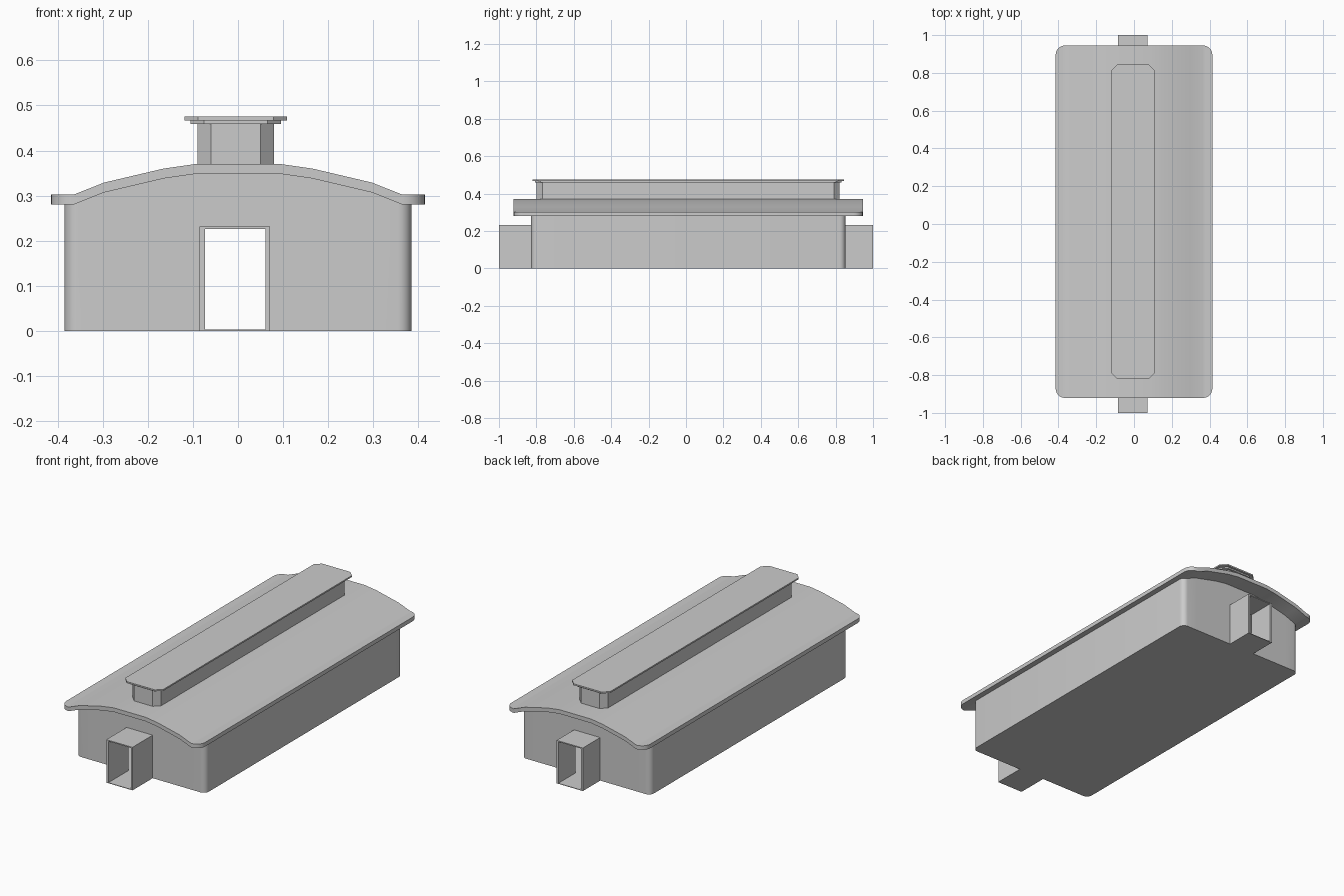
import bpy, bmesh
from math import sin, cos, pi

if "Cube" in bpy.data.objects:
    bpy.data.objects.remove(bpy.data.objects["Cube"])

# Half of the roof underside: distance from centre, height
ARCH = [(0.095, 0.348), (0.165, 0.338), (0.297, 0.307), (0.365, 0.28), (0.415, 0.28)]
ROOF_T = 0.022
YC = 0.012


def under(x):
    """Height of the roof underside at x."""
    x = abs(x)
    if x <= ARCH[0][0]:
        return ARCH[0][1]
    for (x0, z0), (x1, z1) in zip(ARCH, ARCH[1:]):
        if x <= x1:
            return z0 + (z1 - z0) * (x - x0) / (x1 - x0)
    return ARCH[-1][1]


def finish(name, bm, smooth=False):
    bmesh.ops.remove_doubles(bm, verts=bm.verts, dist=1e-5)
    bmesh.ops.recalc_face_normals(bm, faces=bm.faces)
    me = bpy.data.meshes.new(name)
    bm.to_mesh(me)
    bm.free()
    ob = bpy.data.objects.new(name, me)
    bpy.context.collection.objects.link(ob)
    if smooth:
        bpy.ops.object.select_all(action='DESELECT')
        ob.select_set(True)
        bpy.context.view_layer.objects.active = ob
        bpy.ops.object.shade_smooth_by_angle(angle=pi / 6)
    return ob


def outline(hx, hy, r, steps, stops):
    """Counter-clockwise rounded rectangle, with extra points on both ends."""
    pts = []
    for quarter, (sx, sy) in enumerate([(1, 1), (-1, 1), (-1, -1), (1, -1)]):
        for i in range(steps + 1):
            a = (quarter + i / steps) * pi / 2
            pts.append((sx * (hx - r) + r * cos(a), YC + sy * (hy - r) + r * sin(a)))
        if quarter == 0:
            pts += [(x, YC + hy) for x in sorted(stops, reverse=True)]
        if quarter == 2:
            pts += [(x, YC - hy) for x in sorted(stops)]
    return pts


def prism(name, hx, hy, cut, z0, z1, xc):
    """Long box with chamfered corners."""
    pts = [(x + xc, y) for x, y in outline(hx, hy, cut, 1, [])]
    bm = bmesh.new()
    lo = [bm.verts.new((x, y, z0)) for x, y in pts]
    hi = [bm.verts.new((x, y, z1)) for x, y in pts]
    bm.faces.new(lo[::-1])
    bm.faces.new(hi)
    for i in range(len(pts)):
        j = (i + 1) % len(pts)
        bm.faces.new((lo[i], lo[j], hi[j], hi[i]))
    return finish(name, bm)


# Body: thin shell with arched end walls and a doorway at each end
DOOR = (-0.085, 0.071)
DOOR_H = 0.232
arch_x = [s * x for x, z in ARCH[1:3] for s in (-1, 1)] + [-0.095, 0.095]
plan = outline(0.385, 0.84, 0.03, 6, arch_x + list(DOOR))
bm = bmesh.new()
bm.faces.new([bm.verts.new((x, y, 0)) for x, y in reversed(plan)])
for (x0, y0), (x1, y1) in zip(plan, plan[1:] + plan[:1]):
    is_door = {x0, x1} == set(DOOR)
    z = DOOR_H if is_door else 0
    bm.faces.new([bm.verts.new(p) for p in (
        (x0, y0, z), (x1, y1, z), (x1, y1, under(x1)), (x0, y0, under(x0)))])
finish("carriage_body", bm, True)

# Roof: arched slab with rounded corners in plan
R, HY = 0.05, 0.933
half = [(x, HY) for x, z in ARCH[:-1]]
half += [(0.365 + R * sin(i * pi / 12), HY - R + R * cos(i * pi / 12)) for i in range(1, 7)]
stations = [(-x, h) for x, h in reversed(half)] + half
bm = bmesh.new()
rings = []
for x, h in stations:
    z = under(x)
    rings.append([bm.verts.new((x, YC + sy * h, z + dz)) for sy, dz in
                  ((-1, 0), (1, 0), (1, ROOF_T), (-1, ROOF_T))])
for a, b in zip(rings, rings[1:]):
    for i in range(4):
        j = (i + 1) % 4
        bm.faces.new((a[i], a[j], b[j], b[i]))
bm.faces.new(rings[0])
bm.faces.new(rings[-1])
finish("arched_roof", bm, True)

# Gangways: square open tubes at both ends
for name, ya, yb in (("front_gangway", -1.0, YC - 0.84), ("rear_gangway", YC + 0.84, 1.0)):
    bm = bmesh.new()
    loops = []
    for x0, x1, z0, z1 in ((*DOOR, 0, DOOR_H), (-0.073, 0.061, 0.003, 0.226)):
        for y in (ya, yb):
            loops.append([bm.verts.new((x, y, z)) for x, z in
                          ((x0, z0), (x1, z0), (x1, z1), (x0, z1))])
    for a, b in ((0, 1), (1, 3), (3, 2), (2, 0)):
        for i in range(4):
            j = (i + 1) % 4
            bm.faces.new((loops[a][i], loops[a][j], loops[b][j], loops[b][i]))
    finish(name, bm)

# Raised roof lantern with its two-step cap
prism("roof_lantern", 0.085, 0.81, 0.03, 0.365, 0.46, -0.005)
prism("lantern_cap_lower", 0.1, 0.82, 0.03, 0.459, 0.468, -0.005)
prism("lantern_cap_upper", 0.114, 0.832, 0.03, 0.467, 0.475, -0.005)
